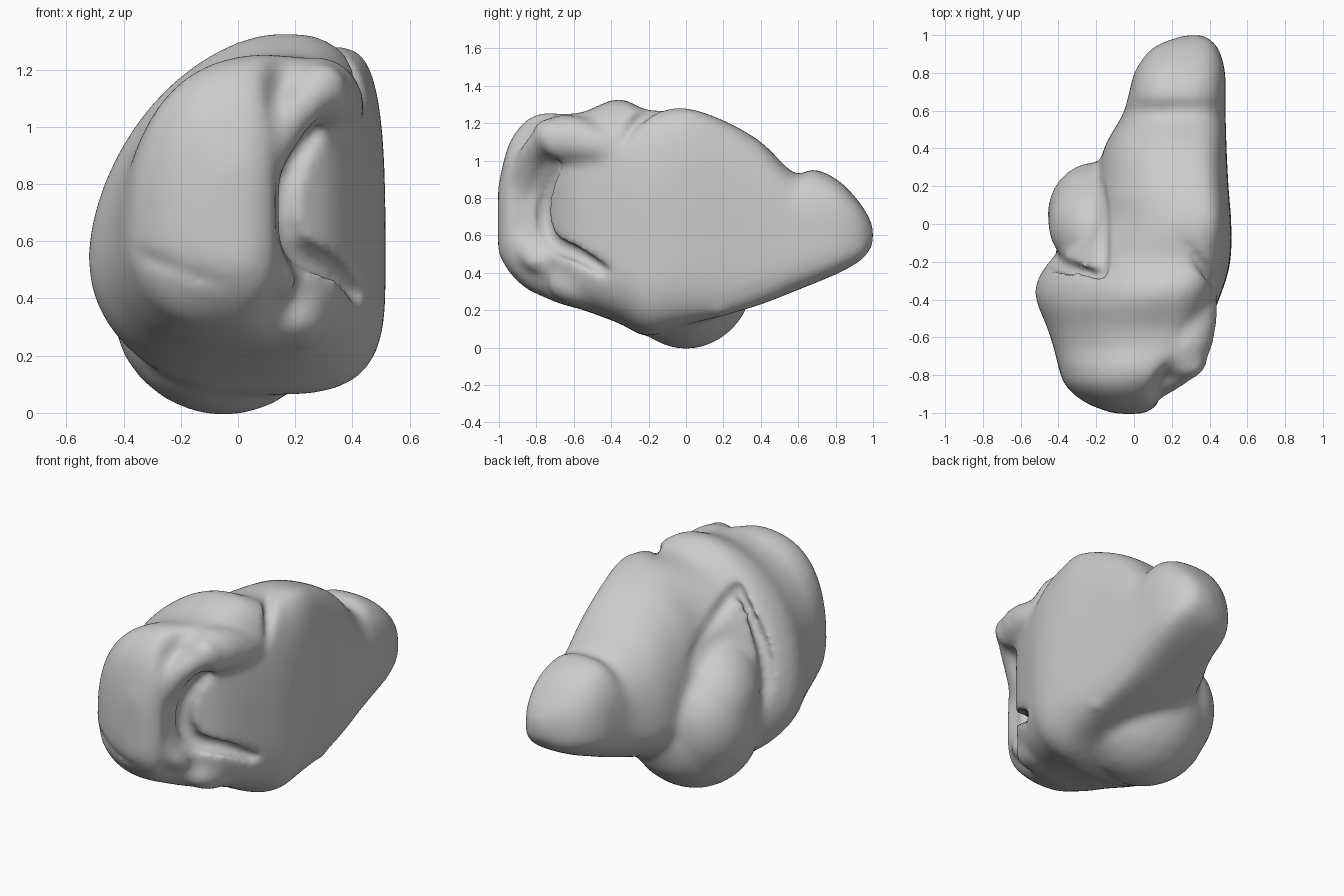
import bpy, bmesh, math
from mathutils import Vector, Matrix

cube = bpy.data.objects.get("Cube")
if cube:
    bpy.data.objects.remove(cube, do_unlink=True)

# Stations along the body: y, left x, right x, bottom z, top z, crest x, keel x
STATIONS = [
    (1, .27, .37, .55, .65, .32, .32),
    (.94, .11, .44, .47, .76, .27, .3),
    (.82, .01, .48, .4, .89, .22, .3),
    (.68, -.03, .485, .34, .955, .2, .3),
    (.58, -.06, .485, .3, .93, .24, .3),
    (.4, -.16, .49, .23, 1.1, .28, .35),
    (.2, -.2, .5, .17, 1.215, .32, .35),
    (0, -.25, .515, .12, 1.28, .34, .25),
    (-.2, -.45, .51, .06, 1.27, .26, .08),
    (-.36, -.525, .465, .13, 1.33, .14, 0),
    (-.55, -.46, .385, .2, 1.26, .14, -.03),
    (-.66, -.425, .31, .23, 1.25, .16, -.03),
    (-.76, -.4, .18, .27, 1.255, .1, -.04),
    (-.86, -.36, .13, .32, 1.21, .04, -.06),
    (-.95, -.25, .13, .41, 1.08, -.01, -.03),
    (-1.005, -.1, .05, .51, .86, -.02, -.02),
]


def spline(rows, steps):
    """Smooth blend through the rows of numbers."""
    out = []
    for i in range(len(rows) - 1):
        a, b = rows[max(i - 1, 0)], rows[i]
        c, d = rows[i + 1], rows[min(i + 2, len(rows) - 1)]
        for s in range(steps):
            t = s / steps
            out.append([q + t / 2 * (r - p + t * (2*p - 5*q + 4*r - w + t * (3*(q - r) + w - p)))
                        for p, q, r, w in zip(a, b, c, d)])
    out.append(list(rows[-1]))
    return out


def section(row, count=48):
    """Closed outline, flatter on the inner side and rounder on the outer side."""
    y, x0, x1, z0, z1, crest, keel = row
    mid = z0 + .35 * (z1 - z0)
    for k in range(count):
        a = math.tau * k / count
        c, s = math.cos(a), math.sin(a)
        outer = min(2.4, 1.7 + 1.4 * abs(y + .36)) if s > 0 else 2.2
        power = 2 / (3.3 if c > 0 else outer)
        cx = crest if s > 0 else keel
        rx = x1 - cx if c > 0 else cx - x0
        rz = z1 - mid if s > 0 else mid - z0
        yield Vector((cx + math.copysign(rx * abs(c) ** power, c), y,
                      mid + math.copysign(rz * abs(s) ** power, s)))


def ellipsoid(bm, center, radii):
    m = Matrix.Translation(center) @ Matrix.Diagonal((*radii, 1))
    bmesh.ops.create_icosphere(bm, subdivisions=3, radius=1, matrix=m)


def roll(bm, points, radius):
    """Rounded fold that follows a path and thins out at its ends."""
    path = spline(points, 7)
    for i, p in enumerate(path):
        r = radius * (.6 + .4 * math.sin(math.pi * i / (len(path) - 1)))
        ellipsoid(bm, p, (r, r, r))


def make(name, bm):
    bmesh.ops.recalc_face_normals(bm, faces=bm.faces)
    mesh = bpy.data.meshes.new(name)
    bm.to_mesh(mesh)
    bm.free()
    obj = bpy.data.objects.new(name, mesh)
    bpy.context.collection.objects.link(obj)
    return obj


def apply(obj, kind, **settings):
    mod = obj.modifiers.new(kind.lower(), kind)
    for key, value in settings.items():
        setattr(mod, key, value)
    bpy.ops.object.select_all(action='DESELECT')
    obj.select_set(True)
    bpy.context.view_layer.objects.active = obj
    bpy.ops.object.modifier_apply(modifier=mod.name)


# Main mass
bm = bmesh.new()
rings = [[bm.verts.new(p) for p in section(r)] for r in spline(STATIONS, 5)]
for a, b in zip(rings, rings[1:]):
    for k in range(len(a)):
        n = (k + 1) % len(a)
        bm.faces.new((a[k], a[n], b[n], b[k]))
bm.faces.new(rings[0])
bm.faces.new(rings[-1])

# Underside bulge, small lower lobe and pointed lower corner of the inner wall
ellipsoid(bm, (-.05, 0, .37), (.39, .36, .38))
ellipsoid(bm, (.2, -.5, .34), (.14, .24, .13))
roll(bm, [(.4, .05, .32), (.43, .15, .23), (.445, .19, .19)], .035)
# Outer lobe, leaning forward and inward toward its top
ellipsoid(bm, (-.2, .05, .45), (.26, .28, .33))
roll(bm, [(-.12, .14, .3), (-.2, .06, .48), (-.2, -.03, .63), (-.15, -.12, .74)], .25)
# Upper front corner blending back into the body, and the curled front edge
roll(bm, [(.08, -.7, 1.1), (.25, -.67, 1.12), (.31, -.55, 1.1), (.36, -.4, 1.06)], .13)
roll(bm, [(.2, -.74, 1.12), (.3, -.74, 1.15), (.33, -.7, 1.06)], .075)
roll(bm, [(.3, -.76, 1.13), (.17, -.82, 1.02), (.06, -.86, .86), (.03, -.87, .7),
          (.08, -.86, .55), (.15, -.8, .46)], .095)
body = make("folded_body", bm)
apply(body, 'REMESH', mode='VOXEL', voxel_size=.022)

# Creases between the folds
bm = bmesh.new()
roll(bm, [(-.45, -.08, .3), (-.45, -.15, .52), (-.38, -.22, .8), (-.16, -.28, 1.13)], .05)
roll(bm, [(-.27, .34, .55), (-.21, .22, .82), (-.18, .02, .99), (-.16, -.24, 1.12)], .055)
roll(bm, [(.16, .02, 1.29), (.3, -.14, 1.28), (.42, -.3, 1.17), (.5, -.42, .9)], .038)
roll(bm, [(-.39, -.84, .57), (-.2, -.97, .49), (.08, -.99, .4)], .035)
roll(bm, [(.08, -.64, 1.28), (-.2, -.65, 1.18), (-.42, -.63, .88)], .035)
roll(bm, [(.03, .58, .93), (.15, .59, .96), (.28, .62, .97)], .045)
# Crease behind the curled front edge, trailing back along the inner wall
roll(bm, [(.28, -.68, .99), (.19, -.74, .86), (.16, -.76, .7), (.21, -.72, .57),
          (.33, -.58, .5), (.42, -.43, .41)], .055)
creases = make("crease_cutter", bm)
creases.hide_render = True
apply(creases, 'REMESH', mode='VOXEL', voxel_size=.018)

apply(body, 'BOOLEAN', operation='DIFFERENCE', solver='EXACT', object=creases)
bpy.data.objects.remove(creases, do_unlink=True)
apply(body, 'REMESH', mode='VOXEL', voxel_size=.018)
apply(body, 'SMOOTH', factor=.5, iterations=14)

# Plain grey finish
grey = bpy.data.materials.new("plain_grey")
grey.use_nodes = True
color = (.6, .6, .6, 1)
grey.diffuse_color = color
grey.node_tree.nodes["Principled BSDF"].inputs["Base Color"].default_value = color
body.data.materials.clear()
body.data.materials.append(grey)
for face in body.data.polygons:
    face.material_index = 0
    face.use_smooth = True
